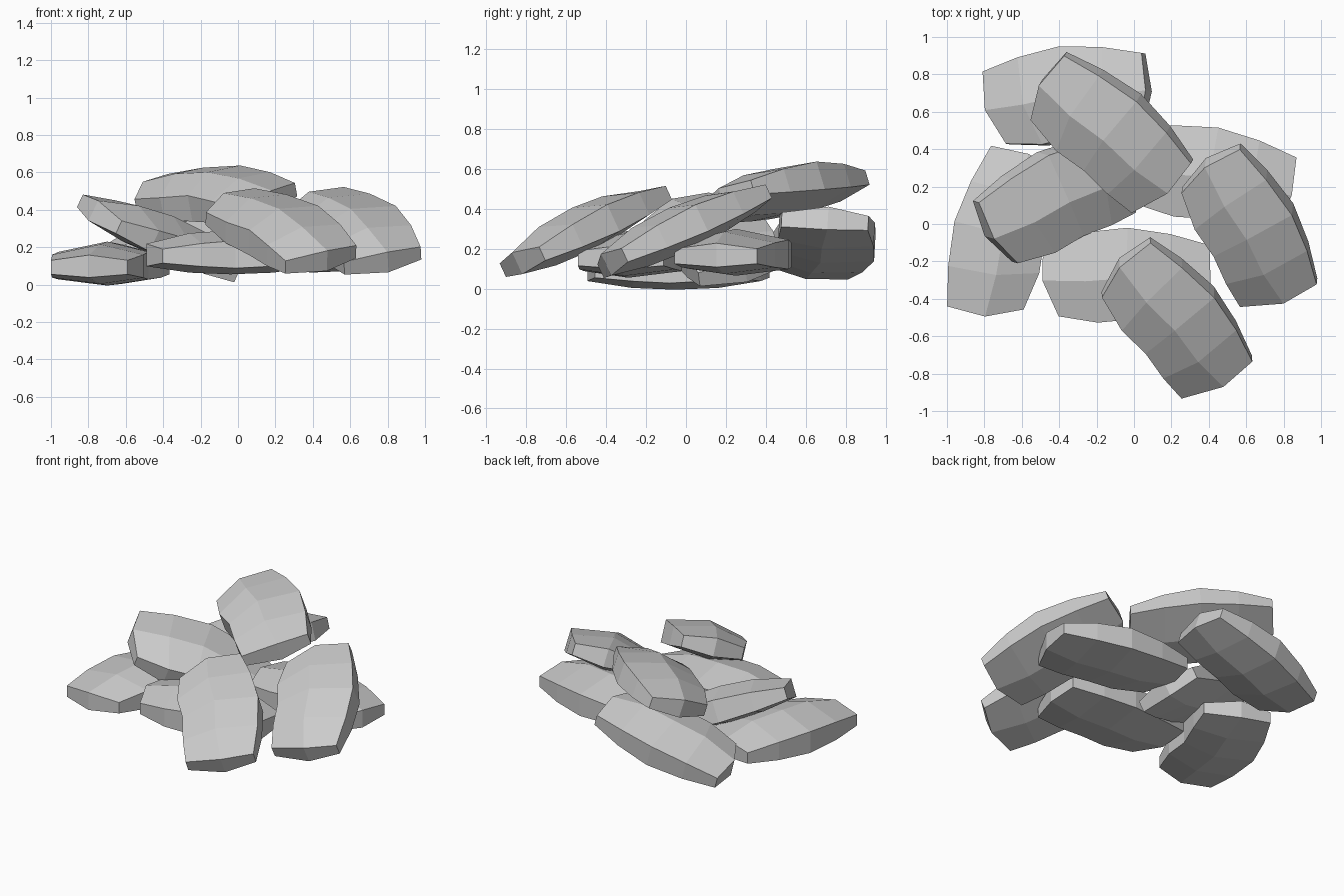
import bpy
import bmesh
from math import radians

if "Cube" in bpy.data.objects:
    bpy.data.objects.remove(bpy.data.objects["Cube"], do_unlink=True)

# One plain stone colour
stone_grey = bpy.data.materials.new("stone_grey")
stone_grey.use_nodes = True
colour = (0.6, 0.6, 0.6, 1)
stone_grey.diffuse_color = colour
stone_grey.node_tree.nodes["Principled BSDF"].inputs["Base Color"].default_value = colour

# Slab outline as rows along the length: straight side, middle, bulged side
straight_side = [(-.36, -.19), (-.15, -.22), (.03, -.2), (.21, -.22), (.375, -.225)]
middle_line = [(-.45, 0), (-.22, 0), (0, .02), (.23, 0), (.45, 0)]
bulged_side = [(-.45, .21), (-.24, .26), (0, .29), (.23, .26), (.44, .205)]
edge_dome = [0, .03, .045, .03, 0]
middle_dome = [.028, .085, .1, .085, .028]
edge_thickness = 0.075
underside_ratio = 0.6


def make_slab_mesh():
    """Low-poly slab with a domed top and a shallower domed underside."""
    bm = bmesh.new()
    columns = [(straight_side, edge_dome), (middle_line, middle_dome), (bulged_side, edge_dome)]
    top = [[bm.verts.new((*p, h)) for p, h in zip(points, dome)]
           for points, dome in columns]
    under = [[bm.verts.new((*p, -edge_thickness - underside_ratio * h))
              for p, h in zip(points, dome)] for points, dome in columns]
    # Top and underside facets
    for layer in (top, under):
        for c in range(len(layer) - 1):
            for r in range(len(layer[c]) - 1):
                bm.faces.new((layer[c][r], layer[c][r + 1],
                              layer[c + 1][r + 1], layer[c + 1][r]))

    # Walls follow the rim of both layers
    def rim(layer):
        first, mid, last = layer
        return first + [mid[-1]] + last[::-1] + [mid[0]]

    upper, lower = rim(top), rim(under)
    for i in range(len(upper)):
        bm.faces.new((upper[i - 1], upper[i], lower[i], lower[i - 1]))
    bmesh.ops.recalc_face_normals(bm, faces=bm.faces)
    mesh = bpy.data.meshes.new("stone_slab")
    bm.to_mesh(mesh)
    bm.free()
    mesh.materials.append(stone_grey)
    return mesh


slab = make_slab_mesh()

# Stones: name, position, (roll, pitch, yaw) in degrees
stones = [
    ("front_base_stone", (-.04, -.31, .19), (0, 0, -1)),
    ("left_base_stone", (.4, .23, .2), (0, 0, -10)),
    ("right_base_stone", (-.68, -.06, .13), (0, 0, 75)),
    ("back_leaning_stone", (-.36, .66, .26), (-5, -16, 7)),
    ("right_leaning_stone", (-.38, .11, .27), (17, 20, 26)),
    ("front_leaning_stone", (.2, -.54, .31), (15, 20, -49)),
    ("left_leaning_stone", (.59, -.05, .31), (15, 21, -60)),
    ("top_stone", (-.16, .46, .5), (19, 3, -40)),
]
for name, position, angles in stones:
    stone = bpy.data.objects.new(name, slab)
    stone.location = position
    stone.rotation_euler = [radians(a) for a in angles]
    bpy.context.collection.objects.link(stone)
